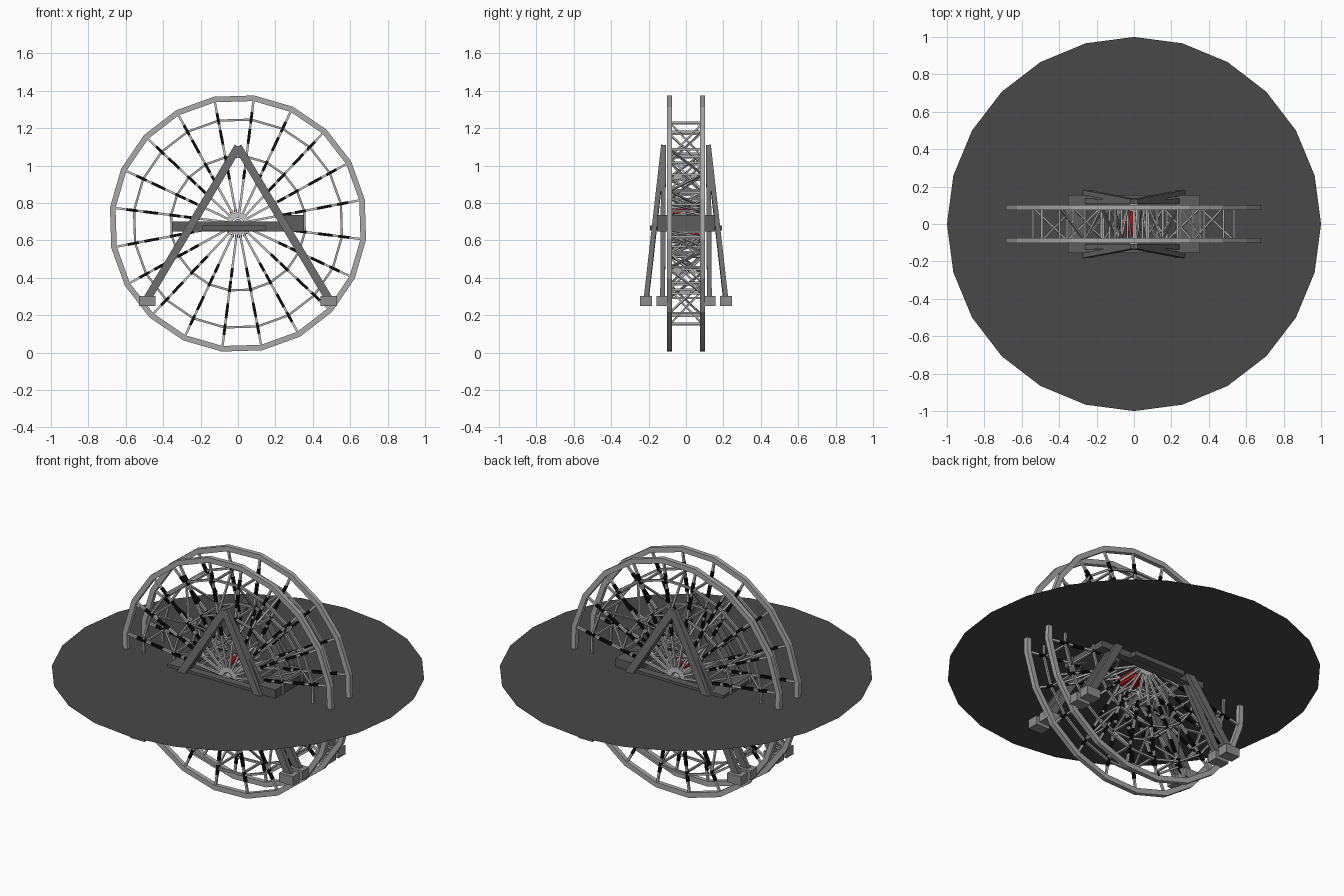
import bpy, bmesh, math
from mathutils import Vector, Matrix

if "Cube" in bpy.data.objects:
    bpy.data.objects.remove(bpy.data.objects["Cube"])

HUB = 0.69      # wheel centre height
N = 20          # wheel sides
SIDE = 0.088    # wheel plane offset in y


def material(name, rgb):
    m = bpy.data.materials.new(name)
    m.use_nodes = True
    m.diffuse_color = (*rgb, 1)
    m.node_tree.nodes["Principled BSDF"].inputs["Base Color"].default_value = (*rgb, 1)
    return m


def grey(name, v):
    return material(name, (v, v, v))


DISC = grey("charcoal", 0.065)
BEAM = grey("dark grey", 0.11)
LEG = grey("mid grey", 0.15)
FOOT = grey("stone grey", 0.27)
STEEL = grey("steel grey", 0.40)
PALE = grey("pale grey", 0.55)
BLACK = grey("black", 0.004)
RED = material("red", (0.5, 0.01, 0.01))


def finish(bm, name, mat):
    bmesh.ops.recalc_face_normals(bm, faces=bm.faces)
    me = bpy.data.meshes.new(name)
    bm.to_mesh(me)
    bm.free()
    me.materials.append(mat)
    ob = bpy.data.objects.new(name, me)
    bpy.context.collection.objects.link(ob)
    return ob


def add_box(bm, lo, hi):
    lo, hi = Vector(lo), Vector(hi)
    size = Matrix.Diagonal((*(hi - lo), 1))
    bmesh.ops.create_cube(bm, size=1, matrix=Matrix.Translation((lo + hi) / 2) @ size)


def add_bar(bm, p, q, w, d):
    # rectangular bar from p to q, w across and d along the y direction
    p, q = Vector(p), Vector(q)
    axis = (q - p).normalized()
    ref = Vector((0, 1, 0)) if abs(axis.y) < 0.95 else Vector((1, 0, 0))
    u = axis.cross(ref).normalized()
    v = axis.cross(u)
    rot = Matrix((u, v, axis)).transposed().to_4x4()
    size = Matrix.Diagonal((w, d, (q - p).length, 1))
    bmesh.ops.create_cube(bm, size=1, matrix=Matrix.Translation((p + q) / 2) @ rot @ size)


def polar(k, r, y):
    a = math.radians(7.2 + 360 / N * k)
    return Vector((r * math.sin(a), y, HUB + r * math.cos(a)))


def add_ring(bm, r0, r1, y, depth):
    # square-section hoop with flat segments
    section = [(r0, y - depth / 2), (r1, y - depth / 2), (r1, y + depth / 2), (r0, y + depth / 2)]
    loops = [[bm.verts.new(polar(k, r, yy)) for r, yy in section] for k in range(N)]
    for k in range(N):
        a, b = loops[k], loops[(k + 1) % N]
        for i in range(4):
            j = (i + 1) % 4
            bm.faces.new((a[i], a[j], b[j], b[i]))


# Flat round ground disc at hub height
bm = bmesh.new()
bmesh.ops.create_circle(bm, cap_ends=True, segments=24, radius=1,
                        matrix=Matrix.Translation((0, 0, 0.685)))
finish(bm, "ground_disc", DISC)

# Two wheel sides: outer rims, inner hoops, banded spokes
for s, label in ((-1, "front"), (1, "back")):
    y = s * SIDE
    bm = bmesh.new()
    add_ring(bm, 0.66, 0.69, y, 0.026)
    finish(bm, label + "_rim", STEEL)

    bm = bmesh.new()
    for r in (0.36, 0.56):
        add_ring(bm, r - 0.006, r + 0.006, y, 0.012)
    finish(bm, label + "_hoops", STEEL)

    pale, black = bmesh.new(), bmesh.new()
    bands = (0.24, 0.29, 0.31, 0.37, 0.43, 0.51, 0.54, 0.60)
    for k in range(N):
        add_bar(pale, polar(k, 0.03, y), polar(k, 0.665, y), 0.012, 0.012)
        for a, b in zip(bands[::2], bands[1::2]):
            add_bar(black, polar(k, a, y), polar(k, b, y), 0.015, 0.015)
    finish(pale, label + "_spokes", PALE)
    finish(black, label + "_spoke_bands", BLACK)

    bm = bmesh.new()
    add_ring(bm, 0.03, 0.06, y, 0.014)
    finish(bm, label + "_hub_ring", PALE)

# Cross bars and zigzag bracing between the wheel sides
bm = bmesh.new()
radii = (0.07, 0.18, 0.36, 0.545)
for k in range(N):
    s = SIDE if k % 2 else -SIDE
    for r in radii[1:]:
        add_bar(bm, polar(k, r, -SIDE), polar(k, r, SIDE), 0.011, 0.011)
    for i in range(3):
        t = s if i % 2 == 0 else -s
        add_bar(bm, polar(k, radii[i], -t), polar(k, radii[i + 1], t), 0.01, 0.01)
finish(bm, "wheel_bracing", STEEL)

# Red bars around the hub, and the axle
bm = bmesh.new()
for k in (7, 8, 9, 10, 11, 12, 18, 19):
    add_bar(bm, polar(k, 0.07, -0.07), polar(k, 0.07, 0.07), 0.016, 0.016)
finish(bm, "hub_red_bars", RED)
bm = bmesh.new()
bmesh.ops.create_cone(bm, cap_ends=True, segments=12, radius1=0.025, radius2=0.025, depth=0.24,
                      matrix=Matrix.Translation((0, 0, HUB)) @ Matrix.Rotation(math.pi / 2, 4, "X"))
finish(bm, "axle", STEEL)

# Support frames: an upright and a leaning A-frame on each side
legs, feet = bmesh.new(), bmesh.new()
for sy in (-1, 1):
    for sx in (-1, 1):
        for foot_y in (0.125, 0.213):
            add_bar(legs, (0, sy * 0.12, 1.1), (sx * 0.49, sy * foot_y, 0.28), 0.042, 0.026)
            add_box(feet, (sx * 0.485 - 0.045, sy * foot_y - 0.032, 0.25),
                    (sx * 0.485 + 0.045, sy * foot_y + 0.032, 0.303))
finish(legs, "support_legs", LEG)
finish(feet, "support_feet", FOOT)

# Boarding platform: side beams, end blocks, under-plates
bm = bmesh.new()
for s in (-1, 1):
    y0, y1 = sorted((s * 0.11, s * 0.155))
    add_box(bm, (-0.353, y0, 0.647), (0.353, y1, 0.70))
finish(bm, "platform_beams", BEAM)
bm = bmesh.new()
add_box(bm, (-0.353, -0.156, 0.647), (-0.25, 0.156, 0.702))
add_box(bm, (0.22, -0.156, 0.647), (0.353, 0.156, 0.735))
finish(bm, "platform_ends", BEAM)
bm = bmesh.new()
for s in (-1, 1):
    y0, y1 = sorted((s * 0.15, s * 0.193))
    add_box(bm, (-0.19, y0, 0.652), (0.15, y1, 0.68))
finish(bm, "platform_steps", BEAM)
